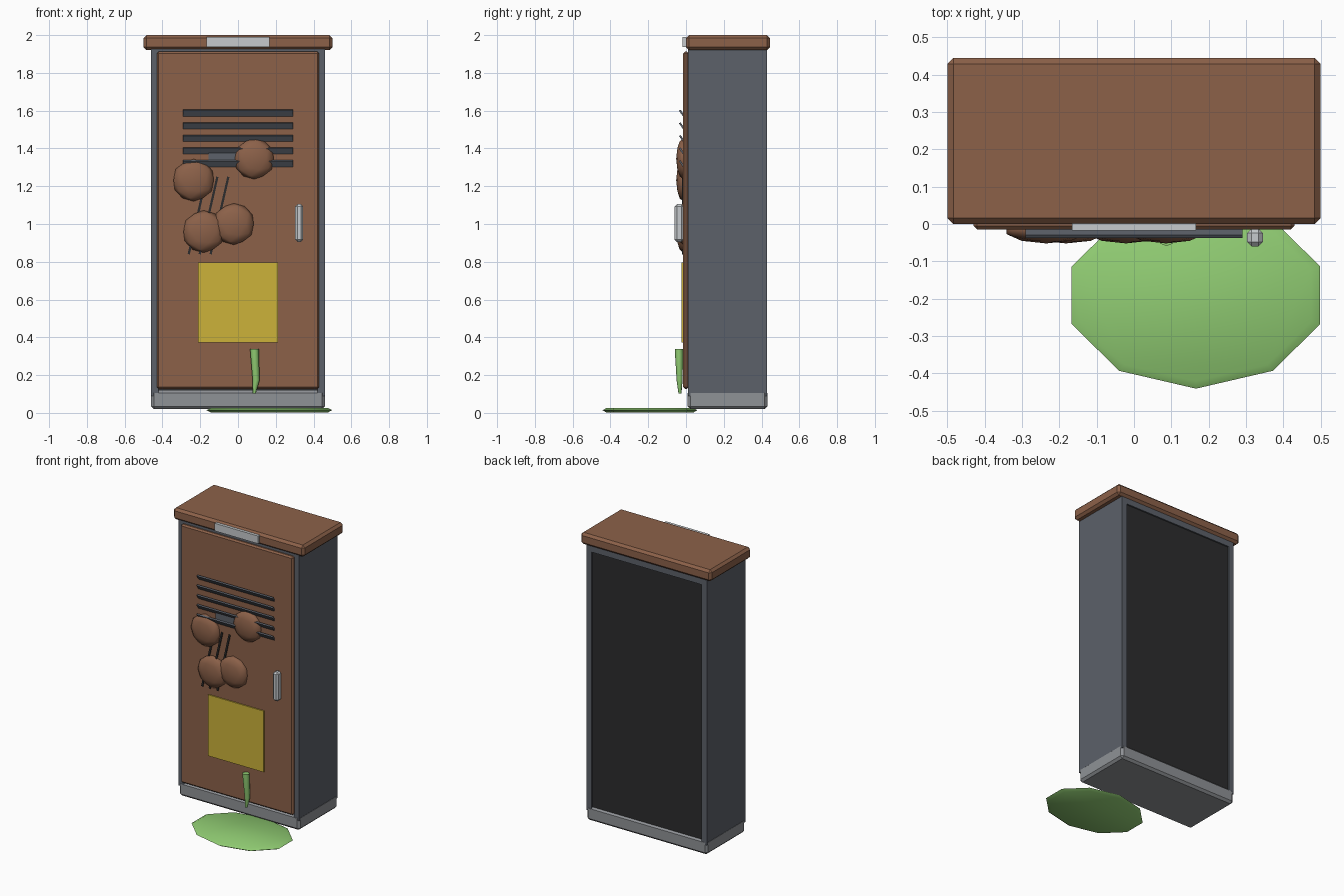
import bpy, bmesh, math
from mathutils import Matrix, Vector

if "Cube" in bpy.data.objects:
    bpy.data.objects.remove(bpy.data.objects["Cube"])


def srgb(r, g, b):
    f = lambda c: (c / 255 / 12.92) if c < 11 else ((c / 255 + 0.055) / 1.055) ** 2.4
    return (f(r), f(g), f(b), 1)


def material(name, r, g, b):
    m = bpy.data.materials.new(name)
    m.diffuse_color = srgb(r, g, b)
    m.use_nodes = True
    m.node_tree.nodes["Principled BSDF"].inputs["Base Color"].default_value = m.diffuse_color
    return m


RUST = material("rust_brown", 140, 97, 73)
STEEL = material("dark_steel", 92, 97, 106)
GREY = material("mid_grey", 143, 146, 150)
LIGHT = material("light_metal", 198, 202, 205)
BLACK = material("near_black", 44, 44, 45)
YELLOW = material("sign_yellow", 204, 178, 58)
GREEN = material("slime_green", 145, 205, 115)


def finish(name, bm, mat, smooth=False):
    bmesh.ops.recalc_face_normals(bm, faces=bm.faces)
    for f in bm.faces:
        f.smooth = smooth
    me = bpy.data.meshes.new(name)
    bm.to_mesh(me)
    bm.free()
    me.materials.append(mat)
    ob = bpy.data.objects.new(name, me)
    bpy.context.collection.objects.link(ob)
    return ob


def box(name, x, y, z, mat, bevel=0.0, rot=None):
    """Box from (min, max) ranges, with optional chamfer and rotation about its centre."""
    bm = bmesh.new()
    bmesh.ops.create_cube(bm, size=1)
    size = [r[1] - r[0] for r in (x, y, z)]
    mid = Vector([(r[1] + r[0]) / 2 for r in (x, y, z)])
    bmesh.ops.scale(bm, vec=size, verts=bm.verts)
    if bevel:
        bmesh.ops.bevel(bm, geom=bm.edges[:], offset=bevel, segments=1, affect='EDGES')
    if rot:
        bmesh.ops.transform(bm, matrix=Matrix.Rotation(rot[0], 4, rot[1]), verts=bm.verts)
    bmesh.ops.translate(bm, vec=mid, verts=bm.verts)
    return finish(name, bm, mat)


def loft(name, rings, sides, mat, smooth=True):
    """Closed loft through elliptical rings (cx, cy, z, rx, ry), one vertex facing -y."""
    bm = bmesh.new()
    loops = []
    for cx, cy, z, rx, ry in rings:
        angs = [2 * math.pi * i / sides - math.pi / 2 for i in range(sides)]
        loops.append([bm.verts.new((cx + rx * math.cos(a), cy + ry * math.sin(a), z)) for a in angs])
    for a, b in zip(loops, loops[1:]):
        for i in range(sides):
            j = (i + 1) % sides
            bm.faces.new((a[i], a[j], b[j], b[i]))
    bm.faces.new(loops[0])
    bm.faces.new(loops[-1])
    return finish(name, bm, mat, smooth)


# Cabinet shell
box("top_cap", (-0.5, 0.5), (0.0, 0.445), (1.92, 2.0), RUST, 0.016)
box("plinth", (-0.461, 0.461), (0.009, 0.431), (0.02, 0.12), GREY, 0.015)
for side, s in (("left", -1), ("right", 1)):
    xs = sorted((s * 0.46, s * 0.42))
    box(side + "_side_panel", xs, (0.01, 0.43), (0.09, 1.93), STEEL)
box("back_top_rail", (-0.42, 0.42), (0.39, 0.43), (1.88, 1.93), STEEL)
box("front_top_rail", (-0.42, 0.42), (0.01, 0.05), (1.88, 1.93), STEEL)
box("back_panel", (-0.425, 0.425), (0.39, 0.42), (0.11, 1.90), BLACK)

# Door with its fittings
box("door", (-0.43, 0.43), (-0.015, 0.014), (0.127, 1.912), RUST, 0.01)
for i in range(5):
    z = 1.588 - 0.067 * i
    box(f"vent_slat_{i + 1}", (-0.29, 0.29), (-0.028, -0.018), (z - 0.018, z + 0.018),
        STEEL, rot=(math.radians(35), 'X'))
box("vent_plate", (-0.155, 0.155), (-0.022, -0.012), (1.33, 1.385), STEEL)
box("handle", (0.303, 0.345), (-0.06, -0.012), (0.905, 1.105), LIGHT, 0.012)
box("name_plate", (-0.166, 0.166), (-0.018, 0.002), (1.937, 1.99), LIGHT)
box("warning_plate", (-0.212, 0.212), (-0.023, -0.0145), (0.373, 0.795), YELLOW)

# Claw scratches
for i in range(3):
    x = -0.156 + 0.058 * (i - 1)
    box(f"scratch_{i + 1}", (x - 0.006, x + 0.006), (-0.022, -0.012), (0.835, 1.255),
        BLACK, rot=(0.225, 'Y'))

# Rust blisters on the door
for i, (x, z, r) in enumerate([(-0.235, 1.232, 0.112), (0.086, 1.345, 0.108),
                               (-0.182, 0.96, 0.112), (-0.022, 1.0, 0.11)]):
    bm = bmesh.new()
    bmesh.ops.create_icosphere(bm, subdivisions=2, radius=1)
    bmesh.ops.scale(bm, vec=(r, 0.036, r), verts=bm.verts)
    bmesh.ops.translate(bm, vec=(x, -0.016, z), verts=bm.verts)
    finish(f"rust_blister_{i + 1}", bm, RUST, True)

# Slime drip and puddle
drip = loft("slime_drip", [(0.087, -0.038, 0.338, 0.023, 0.021), (0.088, -0.037, 0.31, 0.022, 0.021),
                           (0.096, -0.034, 0.175, 0.019, 0.016), (0.086, -0.032, 0.102, 0.008, 0.008)],
            8, GREEN)
PX, PY = 0.166, -0.191
puddle = loft("slime_puddle", [(PX, PY, 0.002, 0.325, 0.23), (PX, PY, 0.014, 0.35, 0.25),
                               (PX, PY, 0.026, 0.325, 0.23)], 10, GREEN)
for ob in (drip, puddle):
    bpy.ops.object.select_all(action='DESELECT')
    ob.select_set(True)
    bpy.context.view_layer.objects.active = ob
    bpy.ops.object.shade_smooth_by_angle(angle=math.radians(50))
